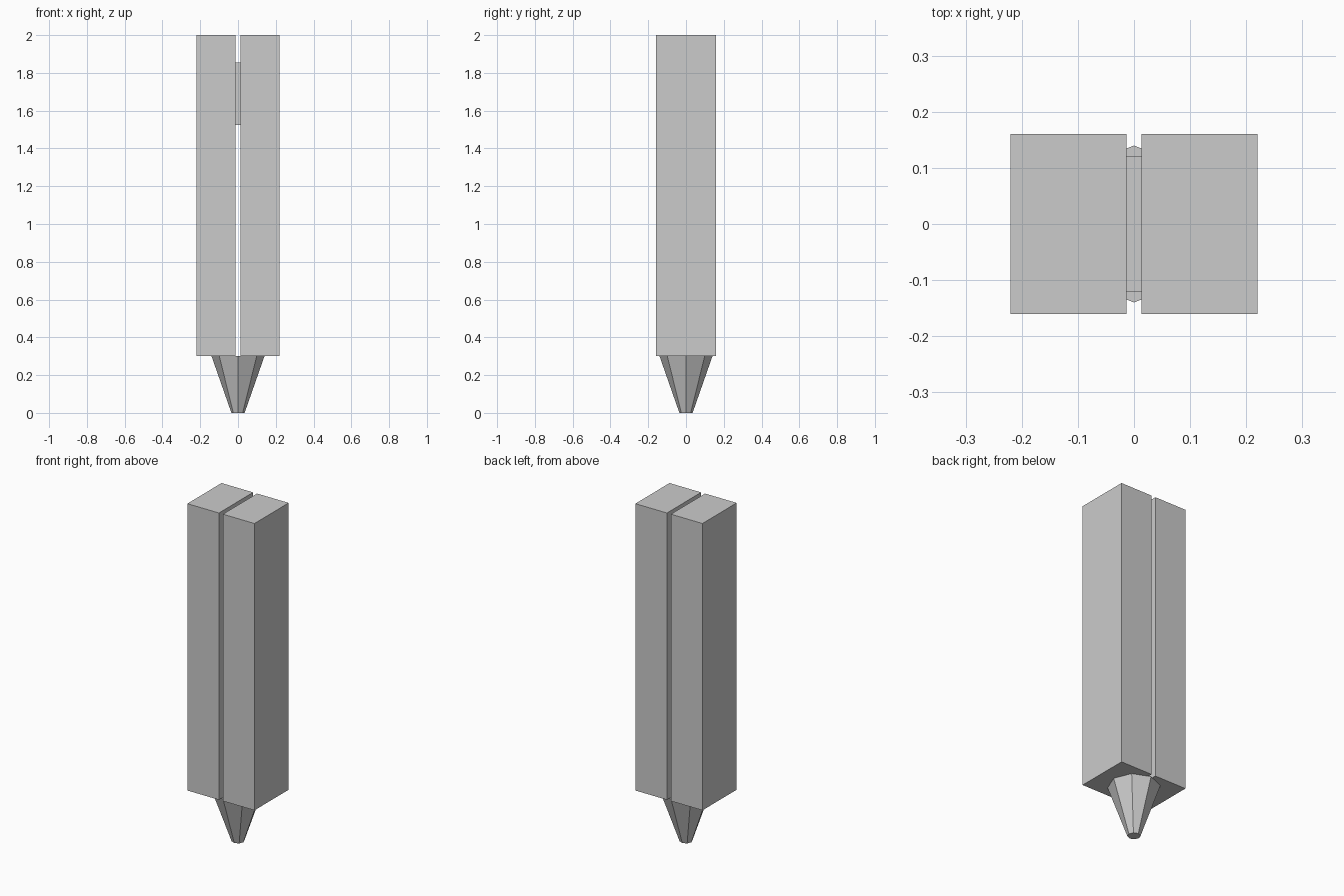
import bpy

if "Cube" in bpy.data.objects:
    bpy.data.objects.remove(bpy.data.objects["Cube"])


def box(name, lo, hi):
    size = [b - a for a, b in zip(lo, hi)]
    mid = [(a + b) / 2 for a, b in zip(lo, hi)]
    bpy.ops.mesh.primitive_cube_add(size=1, location=mid)
    ob = bpy.context.object
    ob.name = name
    ob.scale = size
    bpy.ops.object.transform_apply(location=False, rotation=False, scale=True)
    return ob


GAP = 0.013  # half the width of the slot between the two halves

# Two halves of the shaft, split by a narrow slot
box("left_half", (-0.22, -0.16, 0.3), (-GAP, 0.16, 2.0))
box("right_half", (GAP, -0.16, 0.3), (0.22, 0.16, 2.0))

# Spacer joining the halves near the top
box("spacer", (-GAP, -0.12, 1.525), (GAP, 0.12, 1.855))

# Eight-sided tapered tip, with corners on the x and y axes
bpy.ops.mesh.primitive_cone_add(vertices=8, radius1=0.035, radius2=0.14,
                                depth=0.3, location=(0, 0, 0.15))
bpy.context.object.name = "tip"
